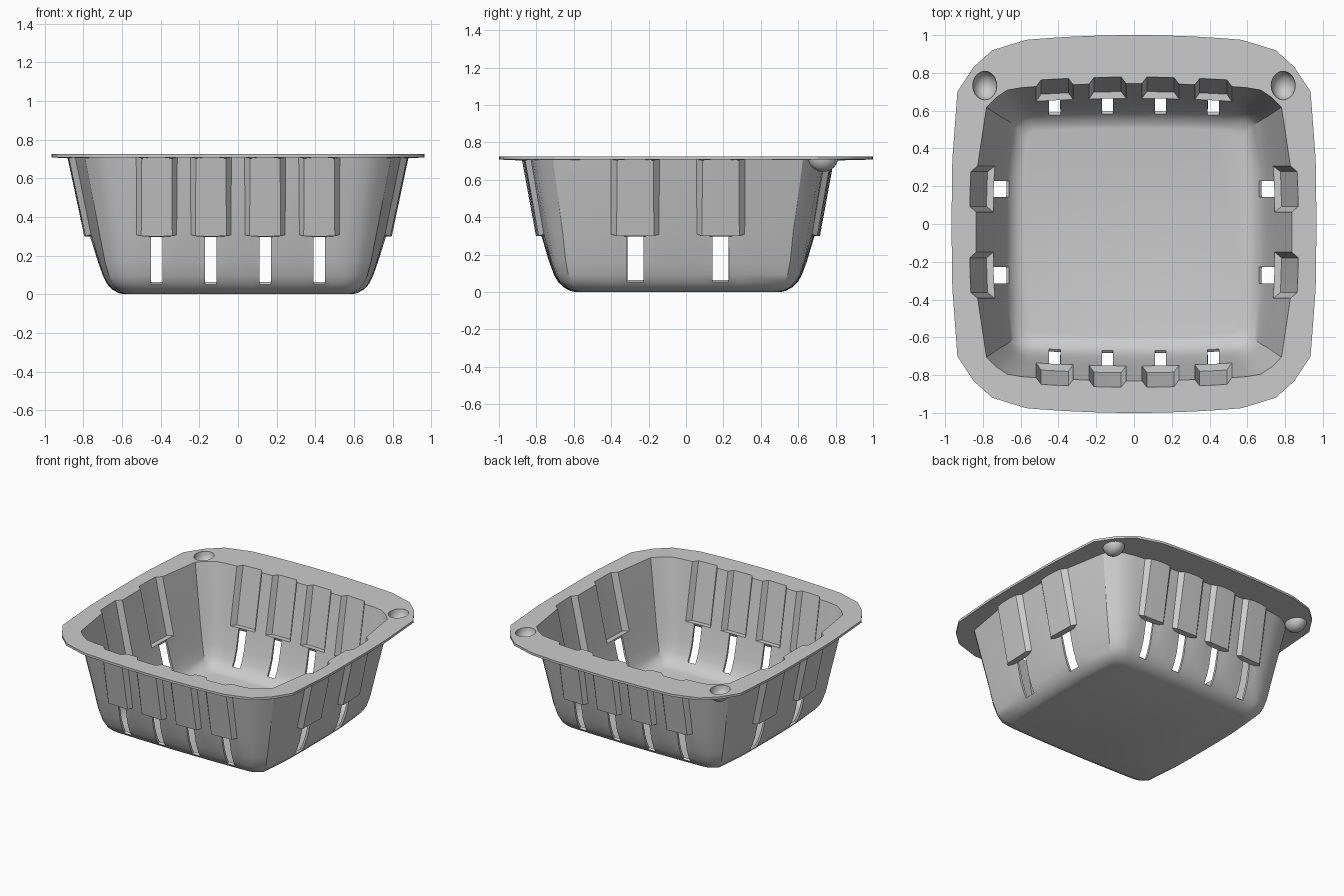
import bpy, bmesh, math

if "Cube" in bpy.data.objects:
    bpy.data.objects.remove(bpy.data.objects["Cube"])

THICK = 0.017
CY = -0.043          # the basket sits slightly forward of the rim centre

# (distance in x, distance in y) from the bounding corner
BODY_CORNER = [(.24, .022), (.165, .035), (.105, .075), (.055, .125)]
RIM_CORNER = [(.395, .025), (.215, .08), (.115, .17), (.03, .30)]


def rib_columns(centres, base, outer, slot):
    """Columns across one side: (position, lies on rib face, slot starts here)."""
    cols = []
    for c in centres:
        cols += [(c - base, 0, 0), (c - outer, 1, 0), (c - slot, 1, 1),
                 (c + slot, 1, 0), (c + outer, 1, 0), (c + base, 0, 0)]
    return cols


LONG = rib_columns((-.42, -.14, .14, .42), .098, .072, .03)
SHORT = rib_columns((-.228, .228), .122, .092, .043)


def ring(hx, hy, r, k, rib, corner, cy):
    """Closed outline with bowed sides, cut corners and optional outward ribs."""
    a0, b0 = corner[0]
    a1, b1 = corner[-1]
    half = []
    for u, on, s in LONG:
        u *= k
        bow = b0 * r * (u / (hx - a0 * r)) ** 2
        half.append((u, -(hy - bow + rib * on), on, s))
    half += [(hx - a * r, -(hy - b * r), 0, 0) for a, b in corner]
    for v, on, s in SHORT:
        v *= k
        bow = a1 * r * abs(v / (hy - b1 * r)) ** 3
        half.append((hx - bow + rib * on, v, on, s))
    half += [(hx - a * r, hy - b * r, 0, 0) for a, b in reversed(corner)]
    full = half + [(-x, -y, on, s) for x, y, on, s in half]
    return [(x, y + cy, on, s) for x, y, on, s in full]


# z, half x, half y, corner size, column scale, rib depth, slot above this level
LEVELS = [
    (.017, .59, .55, .40, .85, 0, 0),
    (.022, .612, .57, .42, .89, 0, 0),
    (.038, .64, .60, .45, .95, 0, 0),
    (.063, .664, .627, .50, 1, 0, 1),
    (.10, .683, .648, .55, 1, 0, 1),
    (.17, .708, .674, .65, 1, 0, 1),
    (.317, .745, .708, .80, 1, 0, 0),
    (.317, .745, .708, .80, 1, .036, 0),
    (.725, .836, .787, 1, 1, .034, 0),
    (.725, .965, 1.0, 1, 1, 0, 0),
]

# Basket skin: floor, walls with ribs and slots, flat rim
bm = bmesh.new()
prev, prev_slot = None, 0
for n, (z, hx, hy, r, k, rib, slot) in enumerate(LEVELS):
    is_rim = n == len(LEVELS) - 1
    pts = ring(hx, hy, r, k, rib, RIM_CORNER if is_rim else BODY_CORNER,
               0 if is_rim else CY)
    ledge = n == 7
    cur = [prev[i] if ledge and not p[2] else bm.verts.new((p[0], p[1], z))
           for i, p in enumerate(pts)]
    if prev is None:
        bm.faces.new(cur)
    else:
        for i in range(len(cur)):
            j = (i + 1) % len(cur)
            if prev_slot and pts[i][3]:
                continue
            vs = list(dict.fromkeys((cur[i], cur[j], prev[j], prev[i])))
            if len(vs) > 2:
                bm.faces.new(vs)
    prev, prev_slot = cur, slot


def make_object(name, bm):
    me = bpy.data.meshes.new(name)
    bm.to_mesh(me)
    bm.free()
    ob = bpy.data.objects.new(name, me)
    bpy.context.collection.objects.link(ob)
    return ob


def activate(ob):
    bpy.ops.object.select_all(action='DESELECT')
    ob.select_set(True)
    bpy.context.view_layer.objects.active = ob


def thicken(ob, t):
    m = ob.modifiers.new("thickness", 'SOLIDIFY')
    m.thickness, m.offset, m.use_even_offset = t, -1, True
    activate(ob)
    bpy.ops.object.modifier_apply(modifier=m.name)


basket = make_object("basket", bm)
thicken(basket, THICK)

# Two round dimples in the back corners of the rim
SEG, RX, RY, DEPTH = 20, .064, .076, .075
for side, label in ((-1, "left"), (1, "right")):
    cx, cy = side * .79, .733

    bpy.ops.mesh.primitive_cylinder_add(vertices=SEG, radius=1, depth=.05,
                                        location=(cx, cy, .725))
    cutter = bpy.context.object
    cutter.name = "dimple_cutter"
    cutter.scale = (RX, RY, 1)
    cutter.hide_render = True
    m = basket.modifiers.new("hole", 'BOOLEAN')
    m.operation, m.solver, m.object = 'DIFFERENCE', 'EXACT', cutter
    activate(basket)
    bpy.ops.object.modifier_apply(modifier=m.name)
    bpy.data.objects.remove(cutter)

    bm = bmesh.new()
    bmesh.ops.create_uvsphere(bm, u_segments=SEG, v_segments=12, radius=1)
    bmesh.ops.delete(bm, geom=[v for v in bm.verts if v.co.z > .01], context='VERTS')
    for v in bm.verts:
        v.co = (cx + v.co.x * RX, cy + v.co.y * RY, .724 + v.co.z * DEPTH)
    bmesh.ops.reverse_faces(bm, faces=bm.faces)
    cup = make_object("rim_dimple_" + label, bm)
    thicken(cup, .006)
    activate(cup)
    bpy.ops.object.shade_smooth_by_angle(angle=math.radians(35))

activate(basket)
bpy.ops.object.shade_smooth_by_angle(angle=math.radians(28))
